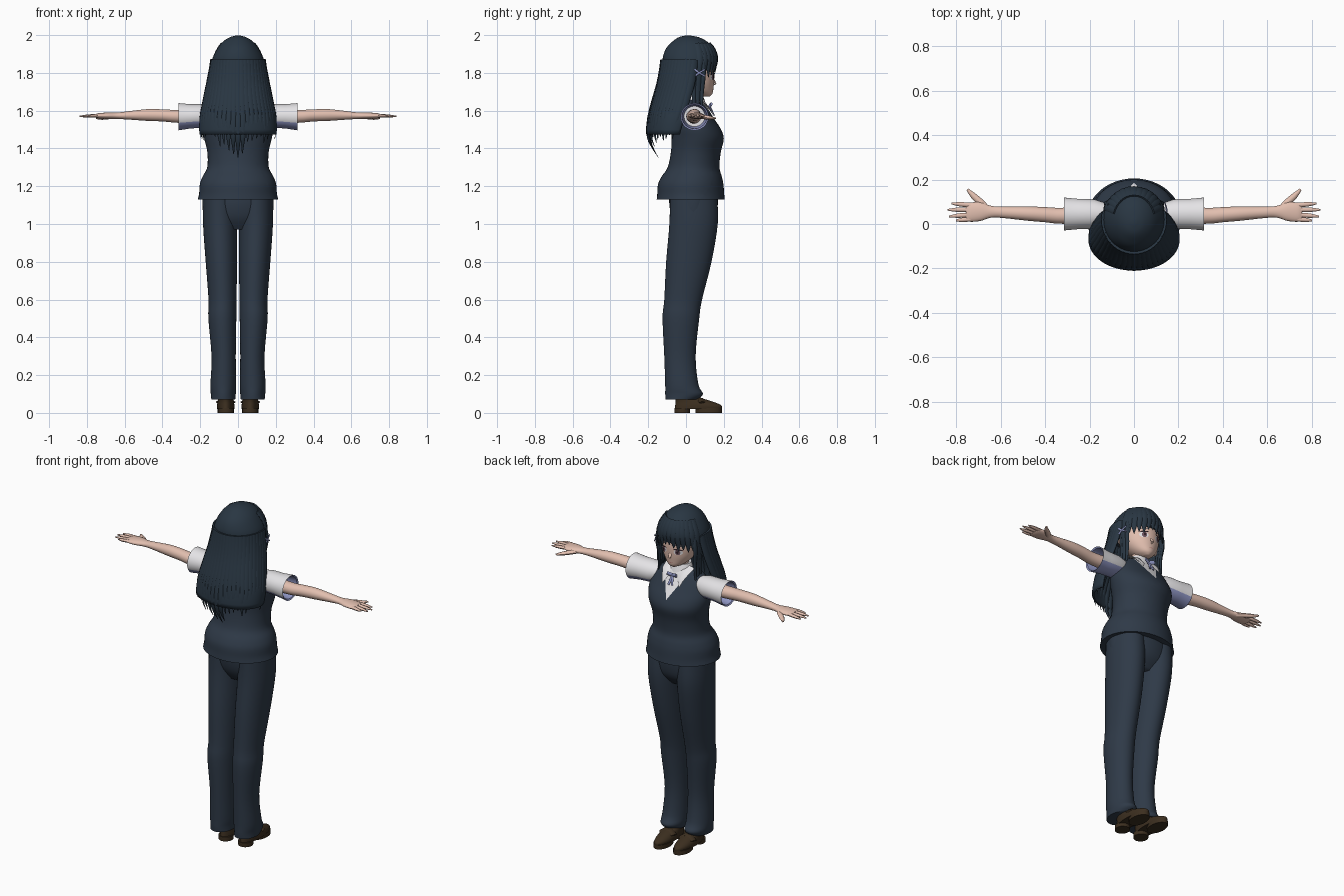
import bpy, bmesh, random
from math import sin, cos, pi, radians
from mathutils import Vector

random.seed(4)
if "Cube" in bpy.data.objects:
    bpy.data.objects.remove(bpy.data.objects["Cube"])


def material(name, *rgb):
    m = bpy.data.materials.new(name)
    m.use_nodes = True
    m.diffuse_color = (*rgb, 1)
    bsdf = m.node_tree.nodes["Principled BSDF"]
    bsdf.inputs["Base Color"].default_value = (*rgb, 1)
    bsdf.inputs["Roughness"].default_value = 0.8
    return m


NAVY = material("navy cloth", .028, .042, .064)
HAIR = material("blue black hair", .022, .037, .055)
SKIN = material("skin", .76, .52, .43)
WHITE = material("white shirt", .78, .77, .79)
LAVENDER = material("lavender shade", .28, .31, .56)
BROWN = material("brown leather", .045, .028, .014)
DARK = material("dark eye", .03, .015, .02)
IRIS = material("iris", .16, .09, .12)
LIP = material("lip", .55, .24, .22)


def finish(name, bm, mats, mirror=False, angle=50):
    bmesh.ops.recalc_face_normals(bm, faces=bm.faces)
    mesh = bpy.data.meshes.new(name)
    bm.to_mesh(mesh)
    bm.free()
    ob = bpy.data.objects.new(name, mesh)
    bpy.context.collection.objects.link(ob)
    for m in mats:
        mesh.materials.append(m)
    bpy.ops.object.select_all(action='DESELECT')
    ob.select_set(True)
    bpy.context.view_layer.objects.active = ob
    bpy.ops.object.shade_smooth_by_angle(angle=radians(angle))
    if mirror:
        ob.modifiers.new("mirror", 'MIRROR').use_mirror_merge = False
    return ob


def smooth(rows, n=4):
    """Catmull-Rom interpolation between profile rows."""
    out = []
    for i in range(len(rows) - 1):
        quad = [rows[max(0, min(len(rows) - 1, i + k))] for k in (-1, 0, 1, 2)]
        for j in range(n):
            t = j / n
            out.append(tuple(b + .5 * t * (c - a + t * (2*a - 5*b + 4*c - d + t * (3*(b - c) + d - a)))
                             for a, b, c, d in zip(*quad)))
    return out + [rows[-1]]


def at(rows, h):
    """Profile values at height h, for rows ordered upward."""
    for a, b in zip(rows, rows[1:]):
        if a[0] <= h <= b[0]:
            t = (h - a[0]) / (b[0] - a[0])
            return [p + t * (q - p) for p, q in zip(a, b)]
    return rows[0] if h < rows[0][0] else rows[-1]


def loft(bm, rows, axis='z', seg=40, arc=None):
    """Elliptic sections (height, centre, centre, radius, radius)."""
    rings = []
    for h, a, b, ra, rb in rows:
        ring = []
        for i in range(seg):
            t = 2 * pi * i / seg if not arc else arc[0] + (arc[1] - arc[0]) * i / (seg - 1)
            u, v = a + ra * cos(t), b + rb * sin(t)
            ring.append(bm.verts.new((u, v, h) if axis == 'z' else (h, u, v)))
        rings.append(ring)
    for r, s in zip(rings, rings[1:]):
        for i in range(seg - (1 if arc else 0)):
            j = (i + 1) % seg
            bm.faces.new((r[i], r[j], s[j], s[i]))
    if not arc:
        bm.faces.new(rings[0])
        bm.faces.new(rings[-1])
    return bm


def strand(bm, pts, width, depth, out=None, taper=3, end=.08):
    """Flattened tapering tube along a path."""
    pts = [Vector(p) for p in pts]
    rings = []
    for i, p in enumerate(pts):
        t = i / (len(pts) - 1)
        tan = (pts[min(i + 1, len(pts) - 1)] - pts[max(i - 1, 0)]).normalized()
        o = Vector(out) if out else Vector((p.x, p.y, 0))
        side = tan.cross(o).normalized()
        o = side.cross(tan)
        k = max(end, 1 - t ** taper)
        rings.append([bm.verts.new(p + side * cos(a) * width * k + o * sin(a) * depth * k)
                      for a in [pi * q / 4 for q in range(8)]])
    for r, s in zip(rings, rings[1:]):
        for i in range(8):
            bm.faces.new((r[i], r[i - 1], s[i - 1], s[i]))
    bm.faces.new(rings[0])
    bm.faces.new(rings[-1])


# Shoes with separate heel and sole
bm = loft(bmesh.new(), smooth([(.02, .065, .065, .045, .125), (.04, .065, .065, .046, .122),
                               (.062, .065, .04, .042, .095), (.09, .065, -.01, .036, .05)]))
loft(bm, [(0, .065, -.02, .04, .042), (.025, .065, -.02, .04, .042)])
loft(bm, [(0, .065, .12, .043, .07), (.025, .065, .12, .043, .07)])
strand(bm, [(.02, .085, .055), (.045, .075, .075), (.085, .075, .075), (.11, .085, .055)],
       .018, .006, (0, 0, 1), end=1)
finish("shoes", bm, [BROWN], True)

# Trousers: two legs and a hip section
legs = [(.07, .078, -.025, .063, .083), (.1, .078, -.01, .066, .1), (.15, .078, -.022, .068, .088),
        (.3, .076, -.032, .064, .083), (.5, .083, -.027, .074, .097), (.6, .082, -.015, .074, .1),
        (.8, .088, .015, .083, .12), (1, .095, .04, .09, .128), (1.14, .095, .04, .09, .125)]
finish("trouser_legs", loft(bmesh.new(), smooth(legs)), [NAVY], True)
hips = [(.97, 0, .035, .13, .07), (1.03, 0, .04, .178, .112), (1.1, 0, .04, .188, .128), (1.16, 0, .04, .188, .128)]
finish("trouser_hips", loft(bmesh.new(), smooth(hips)), [NAVY])

# Knitted vest, with the shirt showing inside a cut V neck
torso = [(1.13, 0, .025, .213, .18), (1.16, 0, .025, .206, .177), (1.21, 0, .025, .202, .173),
         (1.25, 0, .03, .188, .16), (1.3, 0, .04, .163, .137), (1.38, 0, .052, .162, .132),
         (1.45, 0, .062, .178, .138), (1.5, 0, .056, .187, .13), (1.55, 0, .046, .184, .108),
         (1.6, 0, .04, .165, .083), (1.64, 0, .04, .115, .062), (1.66, 0, .04, .055, .045)]
bm = loft(bmesh.new(), smooth(torso), seg=48)
SLOPE, VEE = .55, 1.5
for s in (1, -1):
    bmesh.ops.bisect_plane(bm, geom=bm.verts[:] + bm.edges[:] + bm.faces[:],
                           plane_co=(0, 0, VEE), plane_no=(s, 0, -SLOPE))
for f in bm.faces:
    c = f.calc_center_median()
    f.material_index = int(c.y > .04 and abs(c.x) < SLOPE * (c.z - VEE))
finish("vest", bm, [NAVY, WHITE])

# Shirt collar with flaps, and a neck ribbon
bm = loft(bmesh.new(), [(1.63, 0, .045, .075, .062), (1.68, 0, .04, .054, .05)])
for s in (1, -1):
    strand(bm, [(s * .065, .05, 1.665), (s * .06, .095, 1.645), (s * .05, .125, 1.61), (s * .055, .145, 1.575)],
           .028, .005, (0, 1, .6))
finish("collar", bm, [WHITE])
bm = bmesh.new()
for s in (1, -1):
    strand(bm, [(0, .125, 1.625), (s * .03, .135, 1.635)], .012, .006, (0, 1, 0), end=.9)
    strand(bm, [(0, .125, 1.625), (s * .012, .15, 1.575)], .008, .004, (0, 1, 0), end=.8)
finish("neck_ribbon", bm, [LAVENDER])

# Short sleeves, open at the cuff and lavender below and inside
bm = loft(bmesh.new(), [(.13, .045, 1.575, .05, .05), (.18, .045, 1.572, .066, .062), (.25, .045, 1.57, .068, .064),
                        (.315, .045, 1.568, .074, .072), (.31, .045, 1.568, .066, .064),
                        (.22, .045, 1.57, .055, .054)], 'x')
bmesh.ops.recalc_face_normals(bm, faces=bm.faces)
for f in bm.faces:
    c = f.calc_center_median()
    inner = (c.y - .045) * f.normal.y + (c.z - 1.57) * f.normal.z < 0
    f.material_index = int(f.normal.z < -.5 or inner)
finish("sleeves", bm, [WHITE, LAVENDER], True)

# Arms, palms, fingers and thumbs
arm = [(.15, .045, 1.57, .04, .04), (.32, .037, 1.57, .036, .034), (.4, .042, 1.575, .034, .032),
       (.48, .047, 1.577, .032, .031), (.58, .052, 1.575, .026, .022), (.64, .055, 1.573, .026, .017),
       (.69, .056, 1.573, .042, .017), (.735, .053, 1.573, .043, .014), (.755, .052, 1.573, .036, .008)]
bm = loft(bmesh.new(), smooth(arm), 'x', 24)
for y, tip_x, tip_y in ((.085, .82, .092), (.064, .838, .064), (.042, .832, .034), (.022, .8, .016)):
    a, b = Vector((.735, y, 1.574)), Vector((tip_x, tip_y, 1.57))
    strand(bm, [a.lerp(b, t / 5) for t in range(6)], .0105, .009, (0, 0, 1), 5, .35)
strand(bm, [(.66, .065, 1.57), (.69, .098, 1.566), (.72, .125, 1.562), (.738, .143, 1.56), (.748, .156, 1.56)],
       .016, .012, (0, 0, 1), 3, .35)
finish("arms", bm, [SKIN], True)

# Neck, head, nose and ears
head = smooth([(1.675, 0, .1, .015, .025), (1.69, 0, .087, .045, .053), (1.72, 0, .065, .076, .08),
               (1.76, 0, .047, .1, .102), (1.82, 0, .035, .112, .115), (1.9, 0, .03, .1, .11), (1.95, 0, .02, .06, .07)])
finish("neck", loft(bmesh.new(), [(1.6, 0, .045, .05, .045), (1.65, 0, .045, .044, .042), (1.73, 0, .05, .044, .042)]), [SKIN])
bm = loft(bmesh.new(), head)
strand(bm, [(0, .14, 1.77), (0, .149, 1.755), (0, .157, 1.742), (0, .145, 1.736)], .009, .006, (0, 1, 0), 4, .4)
for s in (1, -1):
    strand(bm, [(s * .1, .045, 1.8), (s * .118, .04, 1.78), (s * .108, .05, 1.745)], .02, .01, (s, 0, 0), 3, .4)
finish("head", bm, [SKIN])


# Painted face plates that follow the face
def plate(name, x, z, w, h, mat, lift, tilt=0, mirror=True):
    bm = bmesh.new()

    def on_face(px, pz):
        _, _, cy, rx, ry = at(head, pz)
        return bm.verts.new((px, cy + ry * max(0, 1 - (px / rx) ** 2) ** .5 + lift, pz))
    mid = on_face(x, z)
    rim = [on_face(x + w * cos(a), z + h * sin(a) + tilt * cos(a)) for a in [pi * i / 10 for i in range(20)]]
    for i in range(20):
        bm.faces.new((mid, rim[i - 1], rim[i]))
    finish(name, bm, [mat], mirror)


plate("eye_whites", .046, 1.778, .023, .016, WHITE, .002)
plate("irises", .045, 1.778, .013, .016, IRIS, .004)
plate("pupils", .045, 1.779, .006, .009, DARK, .006)
plate("eyelashes", .047, 1.795, .026, .004, DARK, .006, -.002)
plate("eyebrows", .045, 1.817, .024, .002, HAIR, .003, -.003)
plate("mouth", 0, 1.709, .014, .002, LIP, .003, 0, False)

# Hair crown and hanging back sheet
crown = smooth([(1.83, 0, .018, .143, .14), (1.88, 0, .02, .134, .143), (1.93, 0, .02, .108, .125),
                (1.965, 0, .02, .08, .093), (1.988, 0, .015, .045, .055), (1.998, 0, .01, .01, .012)])
finish("hair_crown", loft(bmesh.new(), crown, seg=48), [HAIR])
fall = smooth([(1.35, 0, -.06, .165, .085), (1.45, 0, -.075, .195, .125), (1.55, 0, -.055, .198, .143),
               (1.65, 0, -.025, .178, .148), (1.75, 0, .002, .157, .146), (1.86, 0, .018, .136, .143)])
bm = loft(bmesh.new(), [r for r in fall if r[0] > 1.46], arc=(-pi - .3, .3))
ob = finish("hair_back_sheet", bm, [HAIR])
mod = ob.modifiers.new("thickness", 'SOLIDIFY')
mod.thickness, mod.offset = .012, 0

# Back locks ending in points
bm = bmesh.new()
COUNT = 27
for i in range(COUNT):
    a = -pi - .15 + (pi + .3) * i / (COUNT - 1)
    low = 1.345 + .1 * abs(cos(a)) + random.uniform(0, .07)
    pts = []
    for k in range(13):
        z = 1.87 + (low - 1.87) * k / 12
        _, _, cy, rx, ry = at(fall, z)
        pts.append((rx * cos(a), cy + ry * sin(a), z))
    strand(bm, pts, .025, .011, (cos(a), sin(a), 0), 4)
finish("hair_back_locks", bm, [HAIR])

# Fringe, and long locks beside the cheeks
bm = bmesh.new()
for i in range(13):
    a = radians(24 + 11 * i)
    low = 1.808 - .035 * abs(cos(a)) + random.uniform(-.012, .012)
    pts = []
    for k in range(9):
        z = 1.955 + (low - 1.955) * k / 8
        _, _, cy, rx, ry = at(crown, z)
        pts.append((rx * cos(a), cy + ry * sin(a), z))
    strand(bm, pts, .021, .008, (cos(a), sin(a), 0), 4)
finish("hair_fringe", bm, [HAIR])
bm = bmesh.new()
for y, low, w in ((.085, 1.55, .013), (.065, 1.6, .02), (.045, 1.58, .02)):
    strand(bm, smooth([(.11, y, 1.9), (.127, y + .008, 1.8), (.118, y, 1.7), (.125, y - .005, low)]),
           w, .009, (1, .4, 0), 4)
finish("hair_side_locks", bm, [HAIR], True)

# Crossed hair ribbon on one side only
bm = bmesh.new()
for s in (1, -1):
    strand(bm, [(.147, .045, 1.8 + s * .018), (.146, .07, 1.8), (.138, .1, 1.8 - s * .018)], .006, .004, (1, .3, 0), end=.6)
finish("hair_ribbon", bm, [LAVENDER])
